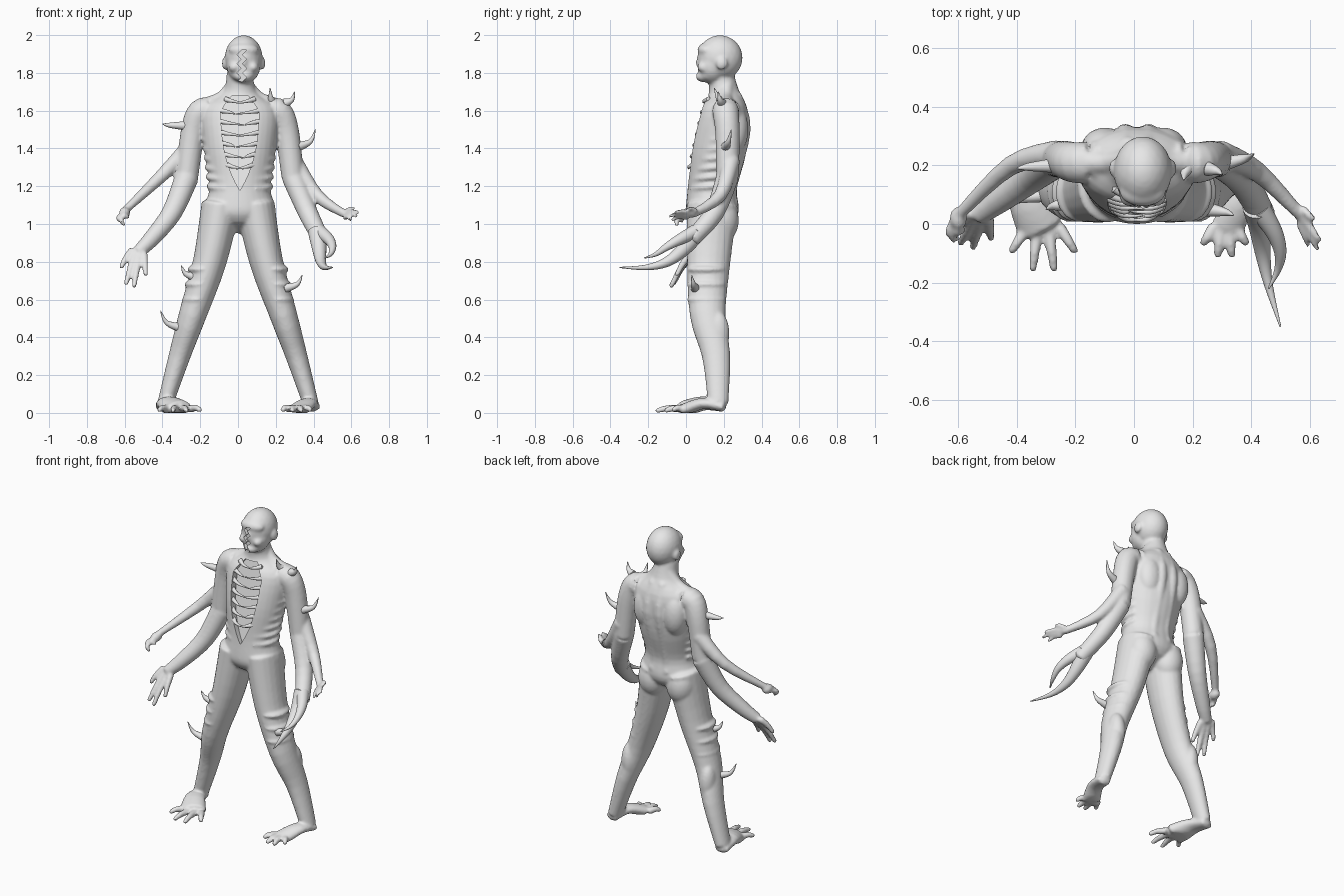
import bpy, bmesh, math
from mathutils import Vector, Matrix

default_cube = bpy.data.objects.get("Cube")
if default_cube:
    bpy.data.objects.remove(default_cube, do_unlink=True)

grey = bpy.data.materials.new("pale_grey")
grey.use_nodes = True
grey.diffuse_color = (.8, .8, .8, 1)
grey.node_tree.nodes["Principled BSDF"].inputs["Base Color"].default_value = grey.diffuse_color


def refine(points, steps=4):
    """Run a smooth spline through rows of (x, y, z, width, depth)."""
    result = []
    last = len(points) - 1
    for i in range(last):
        before, start, end, after = [points[min(max(i + k, 0), last)] for k in (-1, 0, 1, 2)]
        for step in range(steps):
            t = step / steps
            result.append([.5 * (2 * b + (c - a) * t + (2 * a - 5 * b + 4 * c - d) * t * t
                                 + (3 * b - a - 3 * c + d) * t ** 3)
                           for a, b, c, d in zip(before, start, end, after)])
    result.append(list(points[last]))
    return result


def loft(bm, points, sides=20):
    """Join rounded cross-sections along a path and close both ends."""
    path = refine(points)
    centres = [Vector(row[:3]) for row in path]
    overall = (centres[-1] - centres[0]).normalized()
    reference = Vector((0, 1, 0)) if abs(overall.x) > .85 else Vector((1, 0, 0))
    rings, tangents = [], []
    for i, row in enumerate(path):
        tangent = (centres[min(i + 1, len(path) - 1)] - centres[max(i - 1, 0)]).normalized()
        across = (reference - tangent * reference.dot(tangent)).normalized()
        along = tangent.cross(across)
        ring = []
        for k in range(sides):
            angle = math.tau * k / sides
            offset = across * math.cos(angle) * row[3] + along * math.sin(angle) * row[4]
            ring.append(bm.verts.new(centres[i] + offset))
        rings.append(ring)
        tangents.append(tangent)
    for low, high in zip(rings, rings[1:]):
        for k in range(sides):
            n = (k + 1) % sides
            bm.faces.new((low[k], low[n], high[n], high[k]))
    for end, way in ((0, -1), (-1, 1)):
        pole = bm.verts.new(centres[end] + tangents[end] * way * .6 * min(path[end][3:]))
        for k in range(sides):
            bm.faces.new((rings[end][k], rings[end][(k + 1) % sides], pole))


def limb(bm, points, start, end, depth=1, sides=20):
    """Loft whose radius tapers evenly from start to end."""
    rows = []
    for i, point in enumerate(points):
        radius = start + (end - start) * i / (len(points) - 1)
        rows.append((*point, radius, radius * depth))
    loft(bm, rows, sides)


def blob(bm, centre, size):
    matrix = Matrix.Translation(centre) @ Matrix.Diagonal((*size, 1))
    bmesh.ops.create_icosphere(bm, subdivisions=3, radius=1, matrix=matrix)


def fan(bm, base, reach, spread, count, radius, bend=(0, 0, .01)):
    """Fingers or toes spread evenly, the middle ones longest."""
    for k in range(count):
        share = k / (count - 1)
        sideways = Vector(spread) * (share - .5)
        root = Vector(base) + sideways * .5
        tip = Vector(base) + sideways + Vector(reach) * (.6 + .5 * math.sin(math.pi * share))
        limb(bm, [root, root.lerp(tip, .6) + Vector(bend), tip], radius * 1.1, radius * .7, sides=10)


def prism(bm, outline, floor):
    """Cutter with a front-view outline, its depth set by height."""
    front = [bm.verts.new((x, -.3, z)) for x, z in outline]
    back = [bm.verts.new((x, floor(z), z)) for x, z in outline]
    bm.faces.new(front)
    bm.faces.new(back[::-1])
    for k in range(len(front)):
        n = (k + 1) % len(front)
        bm.faces.new((front[k], back[k], back[n], front[n]))


def make_object(name, bm):
    bmesh.ops.recalc_face_normals(bm, faces=bm.faces[:])
    mesh = bpy.data.meshes.new(name)
    bm.to_mesh(mesh)
    bm.free()
    mesh.materials.append(grey)
    obj = bpy.data.objects.new(name, mesh)
    bpy.context.collection.objects.link(obj)
    return obj


def finish(obj):
    """Apply the modifiers and shade smooth with sharp edges kept."""
    bpy.ops.object.select_all(action="DESELECT")
    obj.select_set(True)
    bpy.context.view_layer.objects.active = obj
    bpy.ops.object.convert(target="MESH")
    bpy.ops.object.shade_smooth_by_angle(angle=math.radians(40))


# Torso and neck: height, depth position, half width, half depth
body = bmesh.new()
torso = [(1.01, .14, .13, .11), (1.07, .14, .19, .14), (1.2, .14, .16, .13), (1.4, .17, .19, .15),
         (1.6, .2, .2, .13), (1.7, .2, .09, .08), (1.8, .18, .07, .07)]
loft(body, [(.01, y, z, width, depth) for z, y, width, depth in torso], sides=32)

# Skull, face, jaw, chin, nose and brow
for centre, size in (((.03, .18, 1.88), (.1, .12, .12)), ((.03, .14, 1.84), (.09, .08, .1)),
                     ((.03, .13, 1.79), (.07, .07, .04)), ((.03, .1, 1.78), (.05, .05, .03)),
                     ((.03, .07, 1.86), (.02, .02, .03)), ((.03, .11, 1.92), (.08, .05, .04))):
    blob(body, centre, size)

# Parts shared by both halves
for s, foot_size in ((-1, .22), (1, .15)):
    def mirrored(points, shift=.01):
        return [(shift + s * x, y, z) for x, y, z in points]

    # Ear and cheek
    blob(body, mirrored([(.1, .19, 1.85)], .03)[0], (.015, .03, .035))
    blob(body, mirrored([(.05, .1, 1.83)], .03)[0], (.03, .04, .03))

    # Shoulder blade, buttock, knee and calf
    for centre, size in (((.1, .26, 1.5), (.08, .07, .13)), ((.1, .19, 1.02), (.09, .09, .12)),
                         ((.23, .07, .54), (.05, .05, .06)), ((.28, .17, .42), (.05, .06, .12))):
        blob(body, mirrored([centre], 0)[0], size)

    # Neck slope and the muscle beside the spine
    limb(body, mirrored([(.02, .22, 1.76), (.09, .21, 1.67), (.18, .21, 1.63)]), .035, .04)
    limb(body, mirrored([(.05, .25, 1.1), (.04, .24, 1.2), (.04, .31, 1.5), (.03, .26, 1.68)]), .03, .035)

    # Ribs showing under the skin
    for row in range(6):
        width = .163 + row * .005
        arc = [math.radians(angle) for angle in range(-25, 65, 29)]
        limb(body, mirrored([(width * math.cos(a), .14 + row * .008 - .12 * math.sin(a),
                              1.2 + row * .05 - .015 * math.sin(a)) for a in arc]), .015, .015, sides=10)

    # Upper arm
    limb(body, mirrored([(.14, .21, 1.6), (.21, .21, 1.59), (.25, .22, 1.48), (.28, .22, 1.25)]), .075, .06)

    # Leg with wrinkles above the knee
    limb(body, mirrored([(.09, .14, 1.1), (.15, .12, .8), (.24, .115, .52), (.31, .16, .3), (.385, .17, .05)], 0),
         .104, .042, depth=1.3)
    for row in range(3):
        blob(body, mirrored([(.22 - row * .017, .11, .6 + row * .08)], 0)[0], (.077 + row * .003, .105, .03))

    # Foot and toes
    limb(body, mirrored([(.395, .2, .03), (.37, .09, .05), (.32, -.01, .015)], 0), .042, foot_size * .38, depth=.6)
    fan(body, (s * .31, -.01, .02), (0, foot_size * -.65, -.01), (s * foot_size, 0, 0), 4, .02)

# Right forearms and hands, large and thin
limb(body, [(-.27, .22, 1.25), (-.35, .16, 1.06), (-.46, .08, .92), (-.53, .03, .85)], .064, .034)
fan(body, (-.53, .03, .85), (-.04, -.1, -.17), (.13, -.04, -.04), 4, .019)
limb(body, [(-.26, .24, 1.4), (-.42, .2, 1.24), (-.6, .03, 1.07)], .048, .02)
blob(body, (-.6, .02, 1.06), (.03, .04, .03))
fan(body, (-.6, .02, 1.06), (0, -.06, -.06), (.04, 0, .02), 3, .015, (-.02, -.03, 0))

# Left forearms and the open hand
limb(body, [(.29, .22, 1.25), (.37, .15, 1.06), (.44, .03, .92)], .06, .045)
limb(body, [(.29, .24, 1.34), (.42, .18, 1.15), (.57, .03, 1.05)], .048, .021)
fan(body, (.57, .03, 1.05), (.06, -.1, 0), (.02, .09, .06), 4, .014)

# Flatten the soles, then fuse everything into one skin
for vert in body.verts:
    vert.co.z = max(vert.co.z, 0)
body_object = make_object("body", body)
skin = body_object.modifiers.new("skin", "REMESH")
skin.mode = "VOXEL"
skin.voxel_size = .008
relax = body_object.modifiers.new("relax", "SMOOTH")
relax.iterations = 8


# Open chest and split face
def chest_floor(z):
    return .03 + (z - 1.17) * .23


def chest_half(share):
    return .002 + .1 * (1 - share ** 3) * min(1, .4 + 4 * share)


cutter = bmesh.new()
steps = [k / 12 for k in range(13)]
chest_edge = [(s * chest_half(t), 1.68 - t / 2) for s, order in ((1, steps), (-1, steps[::-1])) for t in order]
prism(cutter, [(x + .01, z) for x, z in chest_edge], chest_floor)
slit_edge = [(s, k) for s, order in ((1, range(8)), (-1, range(7, -1, -1))) for k in order]
prism(cutter, [(.02 + s * .014 + .012 * (-1) ** k, 1.92 - k * .024) for s, k in slit_edge], lambda z: .09)
cutter_object = make_object("cutter", cutter)
cutter_object.hide_render = True
cut = body_object.modifiers.new("cut", "BOOLEAN")
cut.operation = "DIFFERENCE"
cut.solver = "EXACT"
cut.object = cutter_object
finish(body_object)
bpy.data.objects.remove(cutter_object, do_unlink=True)

# Bare ribs reaching across the chest opening
ribs = bmesh.new()
for row in range(7):
    z = 1.65 - row * .058
    half = chest_half((1.68 - z) * 2)
    depth = chest_floor(z)
    for s in (-1, 1):
        gap = -.02 if (row + s) % 3 else .025
        limb(ribs, [(.01 + s * (half + .01), depth - .02, z + .01), (.01 + s * half * .55, depth - .045, z),
                    (.01 + s * gap, depth - .045, z - .01)], .015, .003, sides=10)
finish(make_object("ribs", ribs))

# Pincer claw on the large left arm
claw = bmesh.new()
limb(claw, [(.42, .06, .96), (.43, -.01, .87), (.44, -.1, .8), (.46, -.21, .77), (.5, -.35, .77)], .05, .003)
limb(claw, [(.43, .05, .96), (.48, -.03, .92), (.5, -.1, .88), (.49, -.16, .84), (.46, -.22, .82)], .038, .003)
finish(make_object("pincer_claw", claw))

# Curved thorns: base and tip
thorns = {
    "right_arm_thorn": ((-.27, .2, 1.52), (-.4, .19, 1.53)),
    "left_shoulder_thorn": ((.25, .19, 1.64), (.3, .17, 1.7)),
    "left_neck_thorn": ((.18, .19, 1.65), (.17, .15, 1.72)),
    "left_arm_thorn": ((.32, .21, 1.41), (.41, .24, 1.5)),
    "right_thigh_thorn": ((-.23, .07, .72), (-.3, .05, .78)),
    "left_thigh_thorn": ((.25, .05, .66), (.34, .03, .73)),
    "right_shin_thorn": ((-.3, .1, .45), (-.41, .07, .54)),
}
for name, (base, tip) in thorns.items():
    base, tip = Vector(base), Vector(tip)
    sag = Vector((tip.x - base.x, 0, base.z - tip.z)) * .2
    thorn = bmesh.new()
    limb(thorn, [base, base.lerp(tip, .5) + sag, tip], .025, .002, sides=12)
    finish(make_object(name, thorn))
